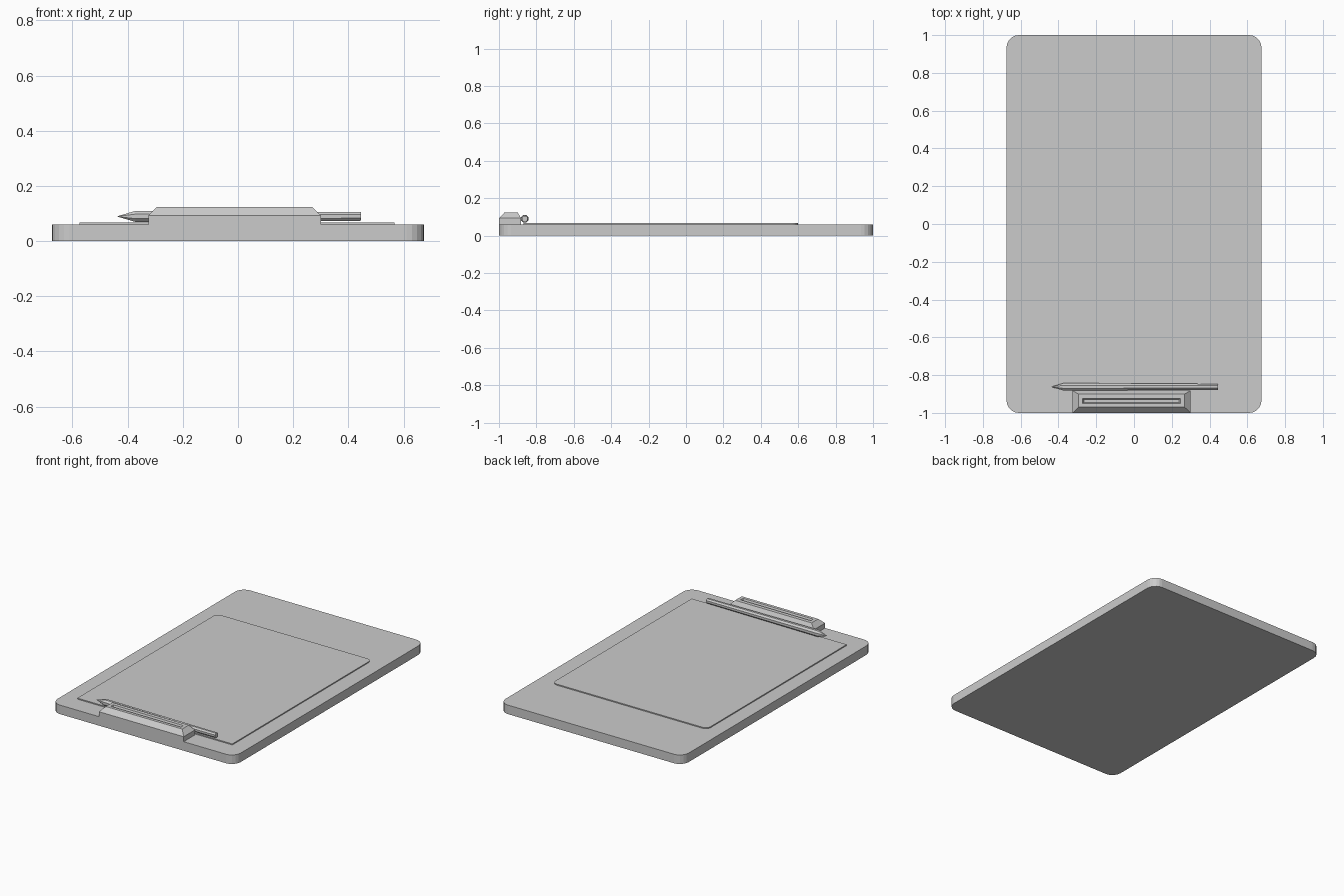
import bpy, bmesh, math

if "Cube" in bpy.data.objects:
    bpy.data.objects.remove(bpy.data.objects["Cube"])


def finish(name, bm):
    bmesh.ops.recalc_face_normals(bm, faces=bm.faces[:])
    mesh = bpy.data.meshes.new(name)
    bm.to_mesh(mesh)
    bm.free()
    obj = bpy.data.objects.new(name, mesh)
    bpy.context.collection.objects.link(obj)
    return obj


def slab(name, x0, x1, y0, y1, z0, z1, r_front, r_back, seg=5):
    """Flat plate with separately rounded front and back corners."""
    pts = []
    corners = [(x1, y0, -1, 1, r_front, 270), (x1, y1, -1, -1, r_back, 0),
               (x0, y1, 1, -1, r_back, 90), (x0, y0, 1, 1, r_front, 180)]
    for x, y, sx, sy, r, start in corners:
        if r == 0:
            pts.append((x, y))
            continue
        for i in range(seg + 1):
            a = math.radians(start + 90 * i / seg)
            pts.append((x + sx * r + r * math.cos(a), y + sy * r + r * math.sin(a)))
    bm = bmesh.new()
    face = bm.faces.new([bm.verts.new((x, y, z0)) for x, y in pts])
    ext = bmesh.ops.extrude_face_region(bm, geom=[face], use_keep_orig=True)
    for v in ext["geom"]:
        if isinstance(v, bmesh.types.BMVert):
            v.co.z = z1
    return finish(name, bm)


def loft(name, rings):
    """Skin a series of equal-length point rings and cap both ends."""
    bm = bmesh.new()
    loops = [[bm.verts.new(p) for p in ring] for ring in rings]
    n = len(loops[0])
    for a, b in zip(loops, loops[1:]):
        for i in range(n):
            j = (i + 1) % n
            bm.faces.new((a[i], a[j], b[j], b[i]))
    bm.faces.new(loops[0])
    bm.faces.new(loops[-1])
    return finish(name, bm)


def rect(x0, x1, y0, y1, z):
    return [(x0, y0, z), (x1, y0, z), (x1, y1, z), (x0, y1, z)]


# Board and paper sheet
slab("board", -0.675, 0.675, -1, 1, 0, 0.06, 0.065, 0.065)
slab("paper", -0.575, 0.567, -0.87, 0.598, 0.059, 0.067, 0, 0.035)

# Clip with sloped sides and a shallow groove on top
loft("clip", [
    rect(-0.325, 0.30, -1, -0.882, 0.058),
    rect(-0.325, 0.30, -1, -0.882, 0.093),
    rect(-0.295, 0.268, -0.97, -0.90, 0.124),
    rect(-0.272, 0.245, -0.95, -0.925, 0.124),
    rect(-0.265, 0.238, -0.945, -0.93, 0.112),
])

# Pencil: pointed tip, slightly tapering barrel
rings = []
for x, r in [(-0.437, 0.0008), (-0.372, 0.0215), (0.445, 0.017)]:
    rings.append([(x, -0.862 + r * math.cos(a), 0.0895 + r * math.sin(a))
                  for a in (math.radians(45 * i + 22.5) for i in range(8))])
loft("pencil", rings)
